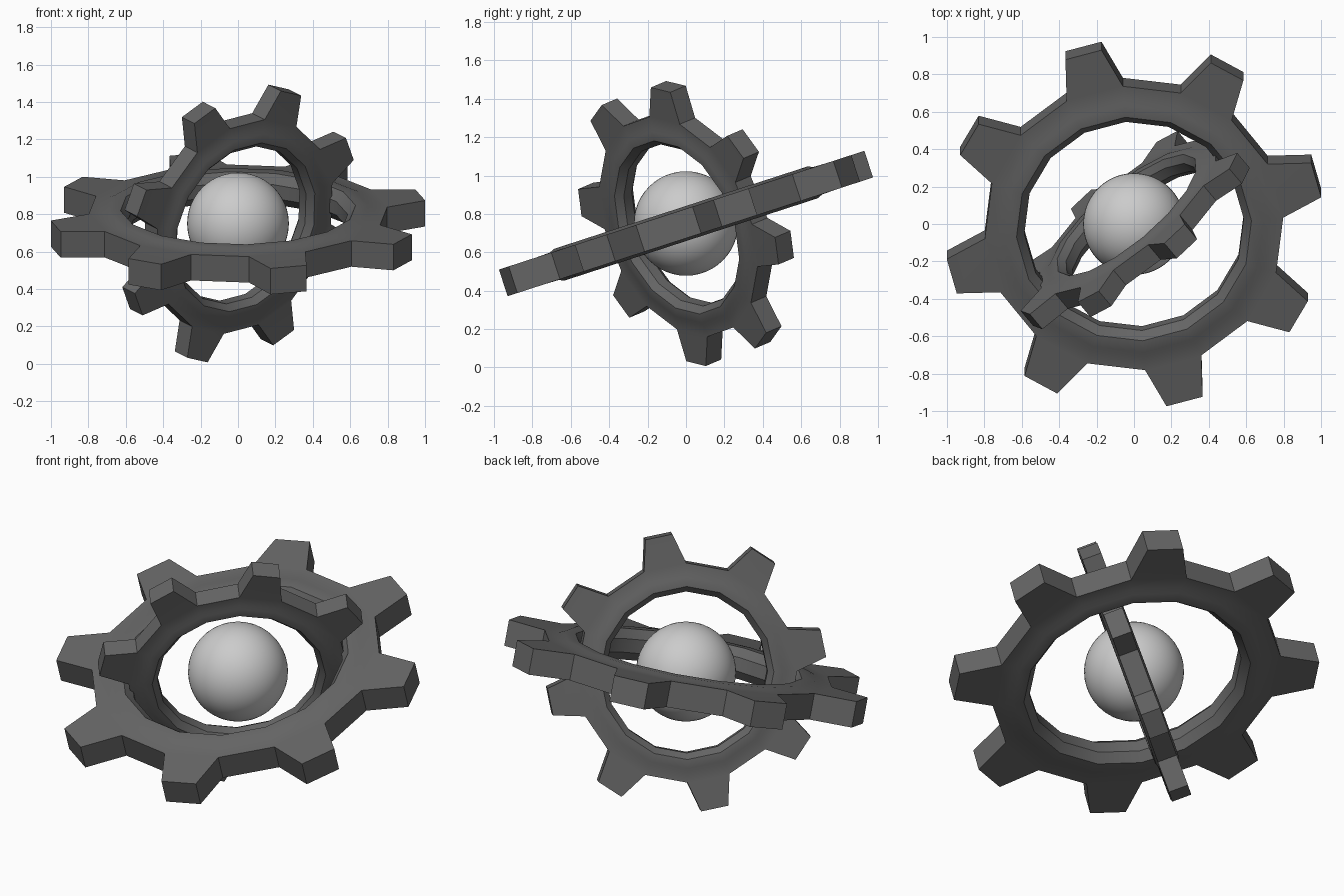
import bpy, bmesh, math
from mathutils import Matrix, Vector

if "Cube" in bpy.data.objects:
    bpy.data.objects.remove(bpy.data.objects["Cube"])

CENTRE = Vector((0, 0, 0.75))
TEETH = 8


def material(name, v):
    m = bpy.data.materials.new(name)
    m.diffuse_color = (v, v, v, 1)
    m.use_nodes = True
    m.node_tree.nodes["Principled BSDF"].inputs["Base Color"].default_value = m.diffuse_color
    return m


dark = material("dark grey", 0.13)
light = material("light grey", 0.6)


def gear(name, scale, phase, axis_x, axis_y):
    """Sixteen-sided ring with eight tapered teeth, lying in the plane of two axes."""
    bm = bmesh.new()
    half = [(0.80, 0.073), (0.725, 0.075), (0.695, 0.087), (0.63, 0.087), (0.588, 0.038)]
    profile = half + [(r, -h) for r, h in reversed(half)]
    n = TEETH * 2
    cols = []
    for i in range(n):
        a = math.radians(phase + (i - 0.5) * 360 / n)
        cols.append([bm.verts.new((r * math.cos(a), r * math.sin(a), h)) for r, h in profile])
    for i in range(n):
        a, b = cols[i], cols[(i + 1) % n]
        for j in range(len(profile) - 1):
            bm.faces.new((a[j], b[j], b[j + 1], a[j + 1]))
        root = [a[0], b[0], b[-1], a[-1]]
        if i % 2:
            bm.faces.new(root)
            continue
        # tooth: tapered block standing on every second rim face
        tip = []
        for v, s in zip(root, (-1, 1, 1, -1)):
            t = math.radians(phase + i * 360 / n + s * 5.65)
            tip.append(bm.verts.new((1.016 * math.cos(t), 1.016 * math.sin(t), v.co.z)))
        for k in range(4):
            m = (k + 1) % 4
            bm.faces.new((root[k], root[m], tip[m], tip[k]))
        bm.faces.new(tip)
    bmesh.ops.recalc_face_normals(bm, faces=bm.faces[:])
    x, y = Vector(axis_x).normalized(), Vector(axis_y).normalized()
    rot = Matrix((x, y, x.cross(y))).transposed().to_4x4()
    bm.transform(Matrix.Translation(CENTRE) @ rot @ Matrix.Scale(scale, 4))
    me = bpy.data.meshes.new(name)
    bm.to_mesh(me)
    bm.free()
    me.materials.append(dark)
    ob = bpy.data.objects.new(name, me)
    bpy.context.collection.objects.link(ob)
    bpy.ops.object.select_all(action='DESELECT')
    ob.select_set(True)
    bpy.context.view_layer.objects.active = ob
    bpy.ops.object.shade_smooth_by_angle(angle=math.radians(40))


# Outer gear tipped up at the back; inner gear nearly upright and turned
tilt = math.radians(18)
turn = math.radians(40)
gear("outer_gear", 1.0, 15.5, (1, 0, 0), (0, math.cos(tilt), math.sin(tilt)))
gear("inner_gear", 0.753, 35, (math.cos(turn), math.sin(turn), 0),
     (math.sin(tilt) * math.sin(turn), -math.sin(tilt) * math.cos(turn), math.cos(tilt)))

# Core ball
bpy.ops.mesh.primitive_uv_sphere_add(segments=48, ring_count=24, radius=0.272, location=CENTRE)
ball = bpy.context.object
ball.name = "core_ball"
ball.data.materials.append(light)
bpy.ops.object.shade_smooth()
